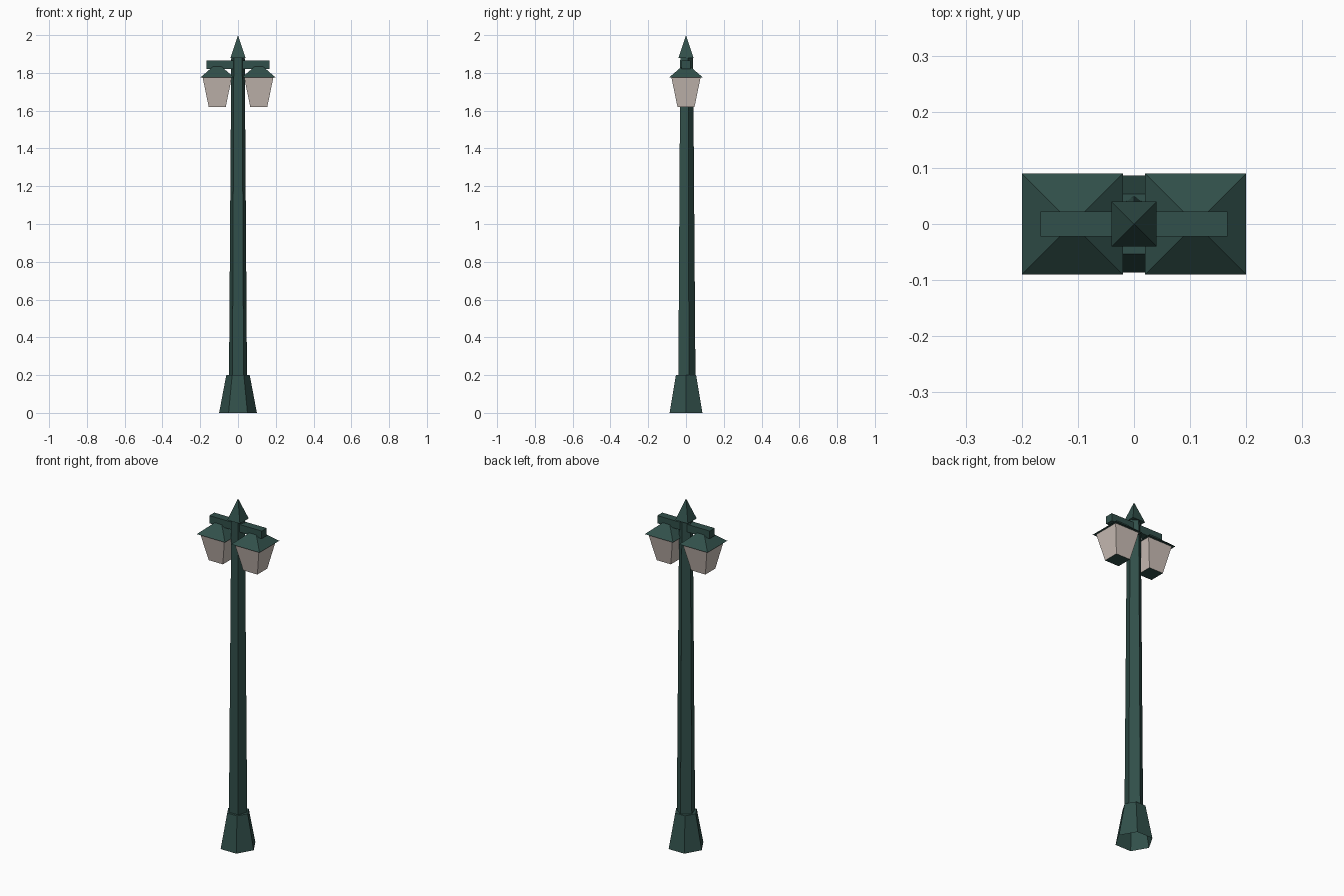
import bpy, bmesh, math

if "Cube" in bpy.data.objects:
    bpy.data.objects.remove(bpy.data.objects["Cube"])


def material(name, rgb):
    m = bpy.data.materials.new(name)
    m.diffuse_color = (*rgb, 1.0)
    m.use_nodes = True
    m.node_tree.nodes["Principled BSDF"].inputs["Base Color"].default_value = m.diffuse_color
    return m


GREEN = material("dark green paint", (0.031, 0.080, 0.069))
GLASS = material("frosted glass", (0.60, 0.52, 0.475))


def frustum(name, sides, start, r0, z0, r1, z1, x=0.0, mat=GREEN,
            bottom=True, top=True):
    """Tapered prism; start is the angle of the first corner, r1 = 0 gives a point."""
    bm = bmesh.new()

    def ring(r, z):
        return [bm.verts.new((x + r * math.cos(start + math.tau * i / sides),
                              r * math.sin(start + math.tau * i / sides), z))
                for i in range(sides)]

    low = ring(r0, z0)
    high = ring(r1, z1) if r1 else [bm.verts.new((x, 0, z1))] * sides
    for i in range(sides):
        j = (i + 1) % sides
        corners = [low[i], low[j], high[j]] + ([high[i]] if r1 else [])
        bm.faces.new(corners)
    if bottom:
        bm.faces.new(low[::-1])
    if top and r1:
        bm.faces.new(high)
    mesh = bpy.data.meshes.new(name)
    bm.to_mesh(mesh)
    bm.free()
    mesh.materials.append(mat)
    ob = bpy.data.objects.new(name, mesh)
    bpy.context.collection.objects.link(ob)
    return ob


SQUARE = math.pi / 4      # corner angle of an axis-aligned square
R2 = math.sqrt(2)         # half width to corner radius

# Hexagonal foot, hollow underneath
frustum("base", 6, 0, 0.10, 0.0, 0.062, 0.2, bottom=False)

# Five-sided tapering pole with a flat front
frustum("pole", 5, math.pi / 2, 0.05, 0.2, 0.0375, 1.885)

# Pointed finial
frustum("finial", 4, SQUARE, 0.04 * R2, 1.88, 0, 2.0)

# Cross arm
bpy.ops.mesh.primitive_cube_add(size=1, location=(0, 0, 1.843))
arm = bpy.context.object
arm.name = "cross_arm"
arm.scale = (0.334, 0.045, 0.044)
arm.data.materials.append(GREEN)

# Two lanterns: pyramid roof and tapered glass with a painted bottom plate
for side, x in (("left", -0.11), ("right", 0.11)):
    frustum(side + "_lantern_roof", 4, SQUARE, 0.09 * R2, 1.775, 0, 1.853, x)
    glass = frustum(side + "_lantern_glass", 4, SQUARE, 0.045 * R2, 1.62,
                    0.077 * R2, 1.775, x, GLASS, top=False)
    glass.data.materials.append(GREEN)
    for face in glass.data.polygons:
        if face.normal.z < -0.9:
            face.material_index = 1
